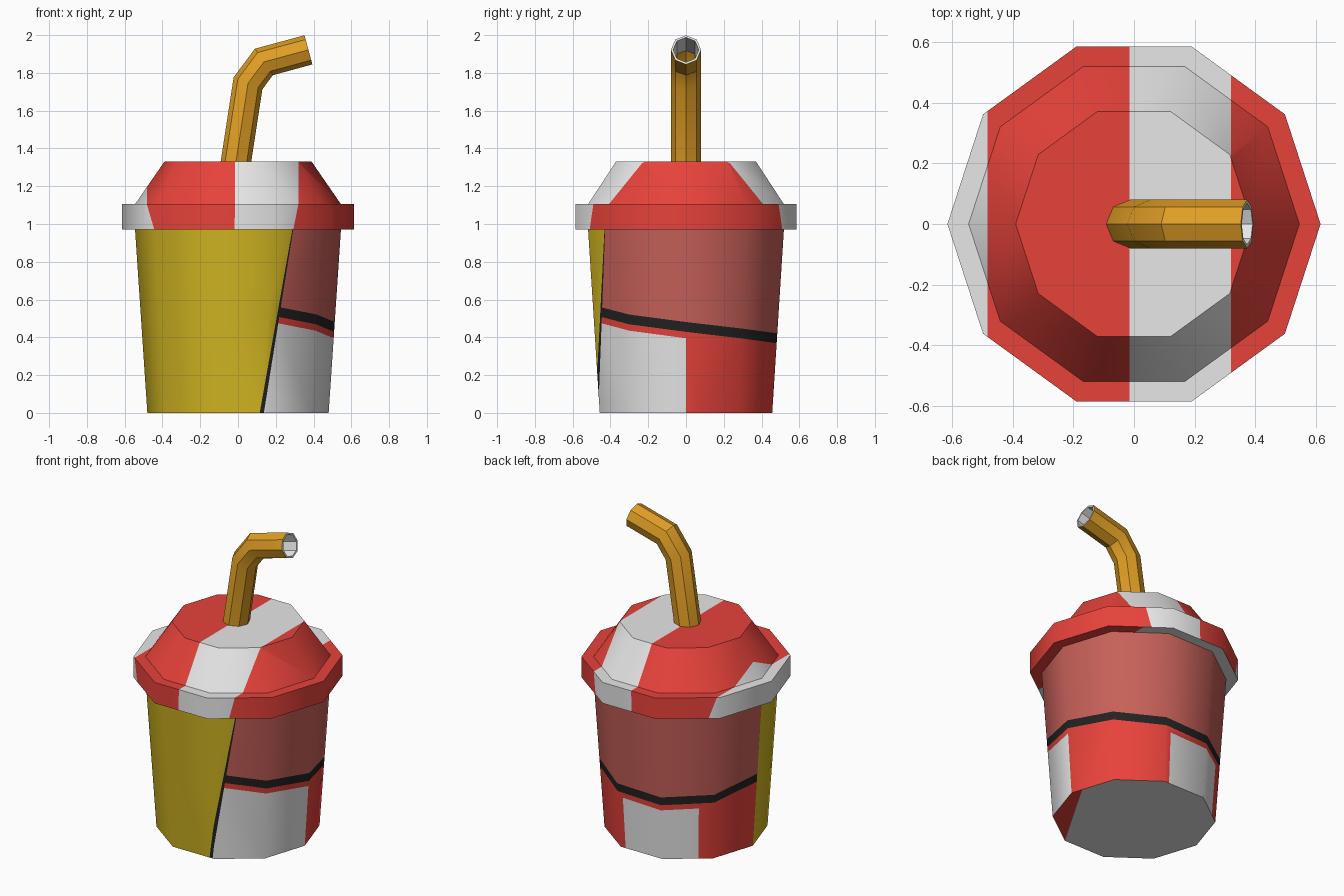
import bpy, bmesh, math
from mathutils import Vector

if "Cube" in bpy.data.objects:
    bpy.data.objects.remove(bpy.data.objects["Cube"])


def material(name, rgb):
    m = bpy.data.materials.new(name)
    m.diffuse_color = (*rgb, 1)
    m.use_nodes = True
    m.node_tree.nodes["Principled BSDF"].inputs["Base Color"].default_value = m.diffuse_color
    return m


RED, WHITE, BLACK, PINK, YELLOW, ORANGE = range(6)
MATS = [material("red", (0.80, 0.055, 0.043)), material("white", (0.80, 0.80, 0.80)),
        material("black", (0.016, 0.016, 0.016)), material("faded_red", (0.57, 0.118, 0.10)),
        material("yellow", (0.65, 0.47, 0.016)), material("orange", (0.75, 0.345, 0.018))]
SIDES = 10


def loft(rings, row_mats, bottom=None, top=None):
    """Skin a list of point rings; one material per row, optional end caps."""
    bm = bmesh.new()
    vr = [[bm.verts.new(p) for p in r] for r in rings]
    for a, b, m in zip(vr, vr[1:], row_mats):
        n = len(a)
        for i in range(n):
            j = (i + 1) % n
            bm.faces.new((a[i], a[j], b[j], b[i])).material_index = m
    if bottom is not None:
        bm.faces.new(vr[0][::-1]).material_index = bottom
    if top is not None:
        bm.faces.new(vr[-1]).material_index = top
    bm.normal_update()
    return bm


def cut(bm, co, no, test):
    """Bisect only the faces that pass the test."""
    faces = [f for f in bm.faces if test(f)]
    edges = {e for f in faces for e in f.edges}
    verts = {v for f in faces for v in f.verts}
    bmesh.ops.bisect_plane(bm, geom=faces + list(edges) + list(verts),
                           plane_co=co, plane_no=no, dist=1e-5)
    bm.normal_update()


def finish(bm, name, angle=42):
    """Smooth shading with sharp creases, then make the object."""
    for f in bm.faces:
        f.smooth = True
    for e in bm.edges:
        e.smooth = e.calc_face_angle(0) < math.radians(angle)
    me = bpy.data.meshes.new(name)
    bm.to_mesh(me)
    bm.free()
    for m in MATS:
        me.materials.append(m)
    ob = bpy.data.objects.new(name, me)
    bpy.context.collection.objects.link(ob)
    return ob


def polar(r, i, z):
    a = 2 * math.pi * i / SIDES
    return Vector((r * math.cos(a), r * math.sin(a), z))


# Cup: tapered ten-sided wall; the dark band height varies around it
CUP_H = 0.97
band = [0.455, 0.42, 0.395, 0.385, 0.40, 0.45, 0.50, 0.545, 0.545, 0.495]


def cup_ring(height):
    zs = [height(i) for i in range(SIDES)]
    return [polar(0.48 + 0.065 * z / CUP_H, i, z) for i, z in enumerate(zs)]


cup = loft([cup_ring(lambda i: 0), cup_ring(lambda i: band[i] - 0.06),
            cup_ring(lambda i: band[i] - 0.026), cup_ring(lambda i: band[i] + 0.026),
            cup_ring(lambda i: CUP_H)], [WHITE, RED, BLACK, PINK], bottom=WHITE)


def is_wall(f):
    return abs(f.normal.z) < 0.9


# Slanted border of the yellow front panel and its black outline
borders = [(0.115, 0.178), (0.137, 0.160)]
for x0, slope in borders:
    cut(cup, (x0, 0, 0), (1, 0, -slope),
        lambda f: is_wall(f) and f.calc_center_median().y < 0)
# Borders of the lower white and red panels at the back
for deg in (76, 134):
    a = math.radians(deg)
    cut(cup, (0, 0, 0), (-math.sin(a), math.cos(a), 0),
        lambda f: is_wall(f) and f.material_index == WHITE and f.calc_center_median().y > 0)
# Red corner of the underside
corner, corner_n = Vector((0.148, -0.456, 0)), Vector((0.526, -0.309, 0))
cut(cup, corner, corner_n, lambda f: not is_wall(f))

for f in cup.faces:
    c = f.calc_center_median()
    deg = math.degrees(math.atan2(c.y, c.x))
    if not is_wall(f):
        f.material_index = RED if (c - corner).dot(corner_n) > 0 else WHITE
    elif c.y < 0 and c.x < borders[0][0] + borders[0][1] * c.z:
        f.material_index = YELLOW
    elif c.y < 0 and c.x < borders[1][0] + borders[1][1] * c.z:
        f.material_index = BLACK
    elif f.material_index == WHITE and (0 < deg < 76 or deg > 134):
        f.material_index = RED
finish(cup, "cup")

# Lid: rim and dome with broad stripes across x
RIM_Z = 1.105
profile = [(0.545, CUP_H), (0.615, CUP_H), (0.615, RIM_Z), (0.545, RIM_Z), (0.39, 1.33)]
lid = loft([[polar(r, i, z) for i in range(SIDES)] for r, z in profile],
           [RED] * 4, top=RED)
stripes = [(-0.483, -0.296), (-0.015, 0.03), (0.32, 0.2)]   # x, lean on the rim
UNDER_X = 0.33


def is_rim(f):
    return abs(f.normal.z) < 0.1


for x0, lean in stripes:
    cut(lid, (x0, 0, RIM_Z), (1, 0, 0), lambda f: f.normal.z > 0.1)
    cut(lid, (x0, 0, RIM_Z), (1, 0, -lean), is_rim)
cut(lid, (UNDER_X, 0, 0), (1, 0, 0), lambda f: f.normal.z < -0.5)
for f in lid.faces:
    c = f.calc_center_median()
    lean_z = c.z - RIM_Z if is_rim(f) else 0
    a, b, d = (x0 + lean * lean_z for x0, lean in stripes)
    if f.normal.z < -0.5:
        white = c.x < UNDER_X
    else:
        white = c.x < a or b < c.x < d
    f.material_index = WHITE if white else RED
finish(lid, "lid")

# Straw: hollow eight-sided tube with mitred bends, pale inside the tip
path = [Vector(p) for p in ((-0.017, 0, 1.29), (0.053, 0, 1.745),
                            (0.137, 0, 1.858), (0.373, 0, 1.922))]


def straw_ring(k, r):
    d0 = (path[max(k, 1)] - path[max(k, 1) - 1]).normalized()
    k1 = min(k, len(path) - 2)
    d1 = (path[k1 + 1] - path[k1]).normalized()
    t = (d0 + d1).normalized()
    n = Vector((t.z, 0, -t.x)) / t.dot(d0)
    return [path[k] + n * r * math.cos(q * math.pi / 4)
            + Vector((0, r * math.sin(q * math.pi / 4), 0)) for q in range(8)]


rings = [straw_ring(k, 0.08) for k in range(4)] + [straw_ring(k, 0.068) for k in (3, 2, 1, 0)]
straw = loft(rings, [ORANGE] * 3 + [WHITE] * 2 + [ORANGE] * 2)
finish(straw, "straw", 30)
